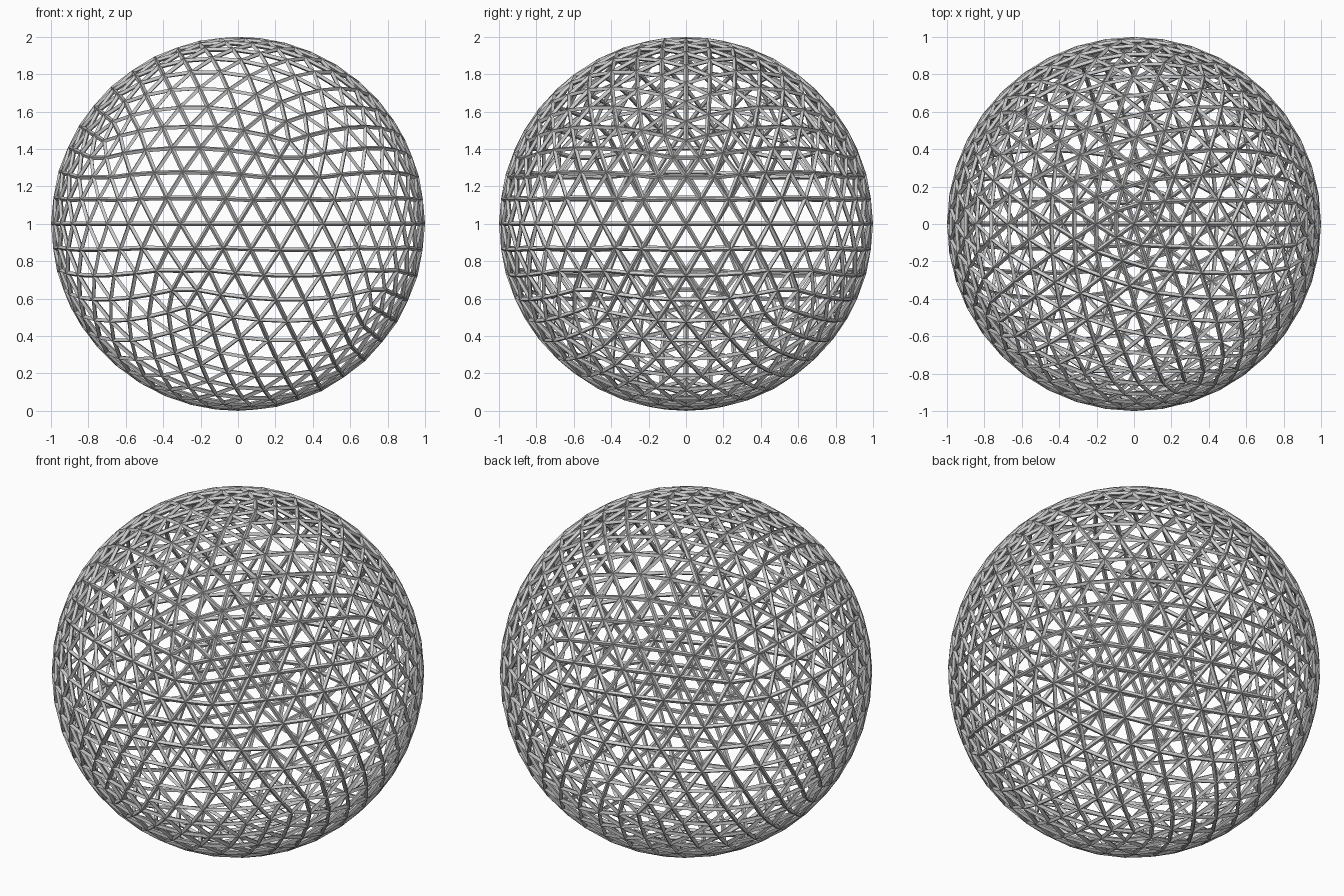
import bpy

if "Cube" in bpy.data.objects:
    bpy.data.objects.remove(bpy.data.objects["Cube"])

STRUT = 0.025              # strut thickness
RADIUS = 1 - STRUT / 2     # outer surface reaches radius 1

# Geodesic sphere, each icosahedron edge split in eight
bpy.ops.mesh.primitive_ico_sphere_add(subdivisions=4, radius=RADIUS, location=(0, 0, 1))
lattice = bpy.context.object
lattice.name = "geodesic_lattice_sphere"

# Turn every edge into a strut
wire = lattice.modifiers.new("struts", 'WIREFRAME')
wire.thickness = STRUT
wire.offset = 0
wire.use_even_offset = True
wire.use_replace = True
